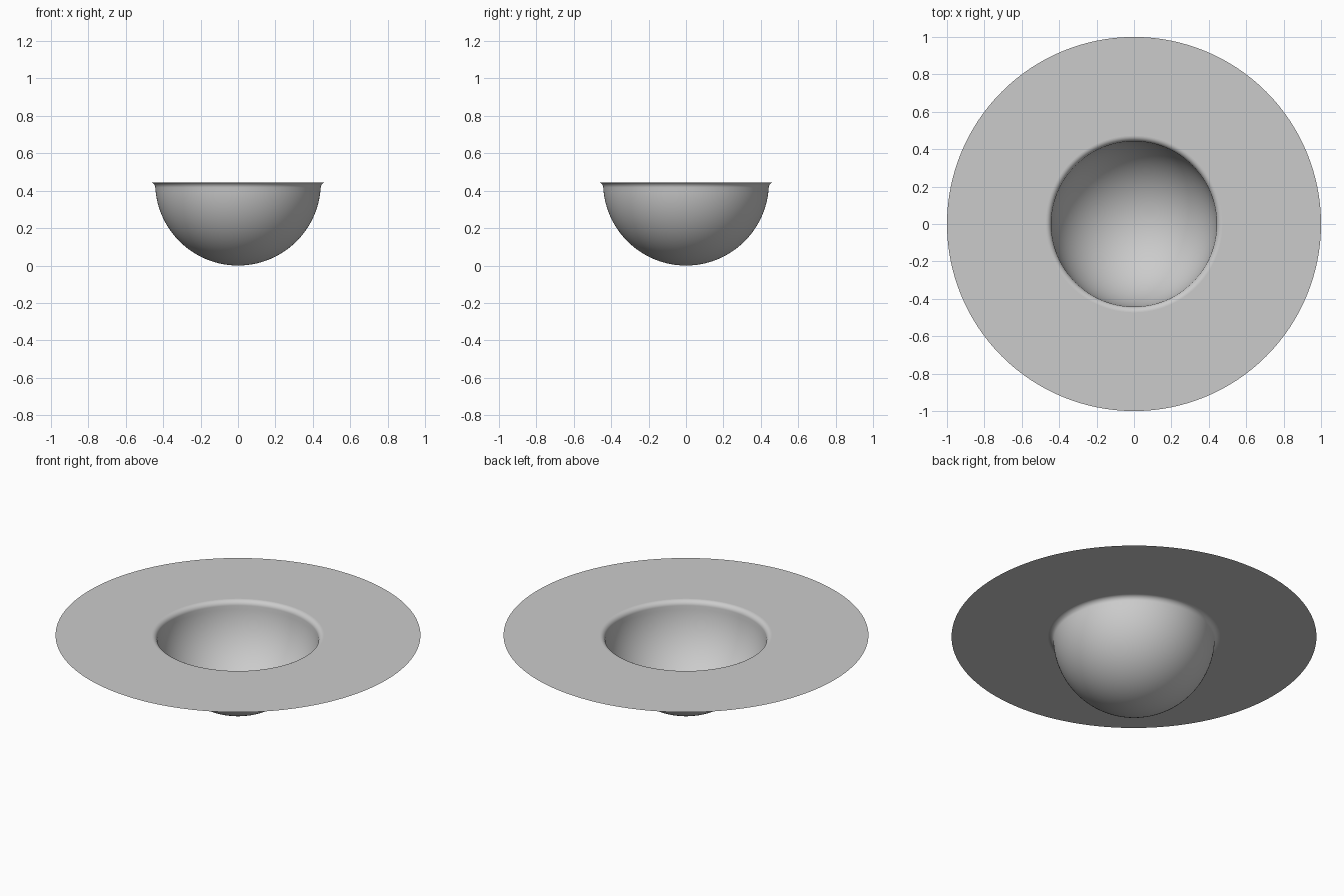
import bpy
import bmesh
from math import sin, cos, asin, pi

if "Cube" in bpy.data.objects:
    bpy.data.objects.remove(bpy.data.objects["Cube"], do_unlink=True)

SEGMENTS = 128
BOWL_R = 0.443      # bowl radius, also the height of its centre
FILLET_R = 0.03     # rounded lip between bowl and brim
BRIM_Z = 0.445
BRIM_R = 1.0

# Plain grey
grey = bpy.data.materials.new("light_grey")
grey.use_nodes = True
colour = (0.6, 0.6, 0.6, 1)
grey.diffuse_color = colour
grey.node_tree.nodes["Principled BSDF"].inputs["Base Color"].default_value = colour

# Profile: bowl arc, then a fillet tangent to both bowl and brim
fillet_z = BRIM_Z - FILLET_R
tilt = asin((BOWL_R - fillet_z) / (BOWL_R + FILLET_R))
fillet_x = (BOWL_R + FILLET_R) * cos(tilt)
profile = []
for i in range(1, 33):
    a = (pi / 2 - tilt) * i / 32
    profile.append((BOWL_R * sin(a), BOWL_R - BOWL_R * cos(a)))
for i in range(1, 11):
    a = pi - tilt - (pi / 2 - tilt) * i / 10
    profile.append((fillet_x + FILLET_R * cos(a), fillet_z + FILLET_R * sin(a)))
profile.append((BRIM_R, BRIM_Z))

# Spin the profile into one thin open sheet
bm = bmesh.new()
bottom = bm.verts.new((0, 0, 0))
rings = []
for r, z in profile:
    rings.append([bm.verts.new((r * cos(2 * pi * k / SEGMENTS),
                                r * sin(2 * pi * k / SEGMENTS), z))
                  for k in range(SEGMENTS)])
for k in range(SEGMENTS):
    n = (k + 1) % SEGMENTS
    bm.faces.new((bottom, rings[0][k], rings[0][n]))
    for inner, outer in zip(rings, rings[1:]):
        bm.faces.new((inner[k], outer[k], outer[n], inner[n]))

# Smooth bowl and lip, flat brim
for f in bm.faces:
    f.smooth = f.calc_center_median().xy.length < fillet_x

mesh = bpy.data.meshes.new("brimmed_bowl")
bm.to_mesh(mesh)
bm.free()
mesh.materials.append(grey)
bowl = bpy.data.objects.new("brimmed_bowl", mesh)
bpy.context.collection.objects.link(bowl)
